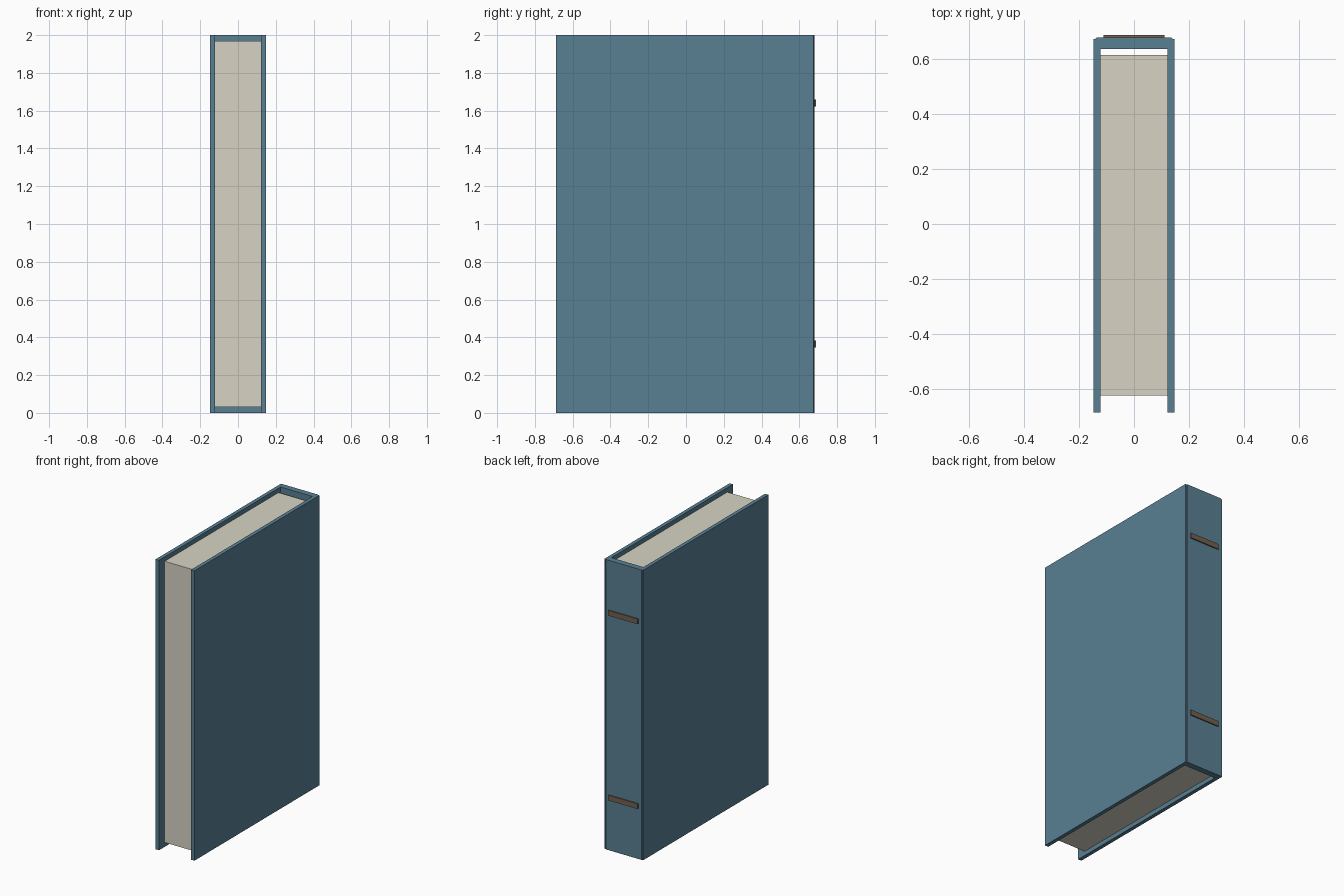
import bpy
import bmesh

if "Cube" in bpy.data.objects:
    bpy.data.objects.remove(bpy.data.objects["Cube"])


def material(name, rgb):
    m = bpy.data.materials.new(name)
    m.diffuse_color = (*rgb, 1)
    m.use_nodes = True
    m.node_tree.nodes["Principled BSDF"].inputs["Base Color"].default_value = m.diffuse_color
    return m


def prism(name, outline, z0, z1, mat):
    """Extrude an xy outline from z0 up to z1."""
    bm = bmesh.new()
    face = bm.faces.new([bm.verts.new((x, y, z0)) for x, y in outline])
    ext = bmesh.ops.extrude_face_region(bm, geom=[face], use_keep_orig=True)
    top = [v for v in ext["geom"] if isinstance(v, bmesh.types.BMVert)]
    bmesh.ops.translate(bm, verts=top, vec=(0, 0, z1 - z0))
    bmesh.ops.recalc_face_normals(bm, faces=bm.faces)
    mesh = bpy.data.meshes.new(name)
    bm.to_mesh(mesh)
    bm.free()
    ob = bpy.data.objects.new(name, mesh)
    bpy.context.collection.objects.link(ob)
    mesh.materials.append(mat)
    return ob


def rect(hx, y0, y1, cx=0):
    return [(cx - hx, y0), (cx + hx, y0), (cx + hx, y1), (cx - hx, y1)]


blue = material("cover_cloth", (0.10, 0.215, 0.29))
paper = material("paper", (0.68, 0.65, 0.55))
brown = material("band_leather", (0.17, 0.115, 0.08))

FRONT, BACK = -0.687, 0.68
OUT, INN = 0.148, 0.122

# Cover boards
for side, name in ((-1, "left_cover"), (1, "right_cover")):
    prism(name, rect((OUT - INN) / 2, FRONT, 0.675, side * (OUT + INN) / 2), 0, 2, blue)

# Spine with slightly bevelled outer corners, fitted between the boards
prism("spine", [(-INN, 0.638), (INN, 0.638), (INN, 0.675), (OUT - 0.008, 0.675),
                (OUT - 0.012, BACK), (-OUT + 0.012, BACK), (-OUT + 0.008, 0.675),
                (-INN, 0.675)], 0, 2, blue)

# Page block, set in from the cover edges
prism("pages", rect(INN, -0.625, 0.616), 0.03, 1.97, paper)

# Raised bands across the spine
for z, name in ((0.365, "lower_band"), (1.64, "upper_band")):
    prism(name, rect(0.112, BACK - 0.004, 0.688), z - 0.018, z + 0.018, brown)
